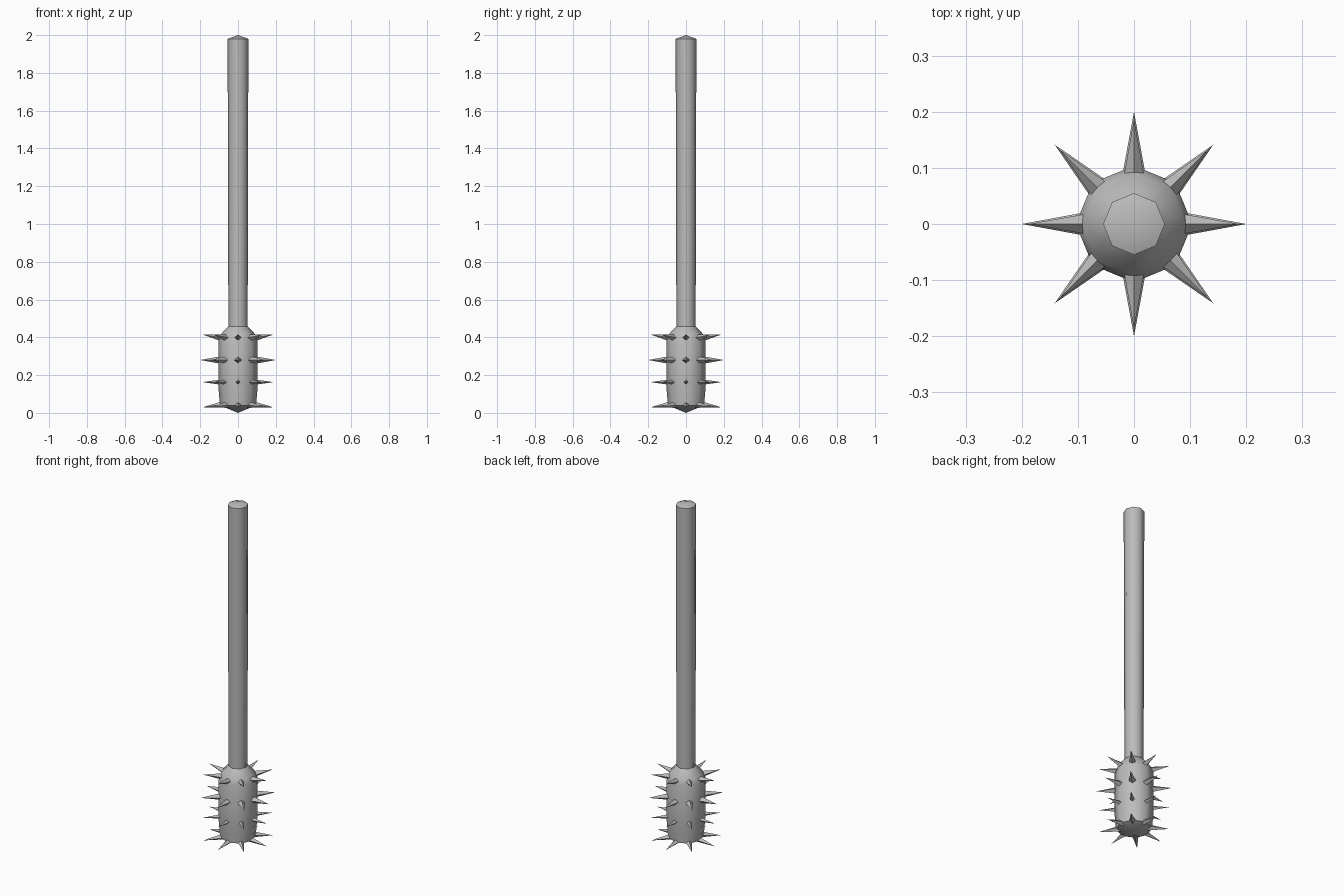
import bpy, bmesh, math
from mathutils import Matrix, Vector

cube = bpy.data.objects.get("Cube")
if cube:
    bpy.data.objects.remove(cube)

metal = bpy.data.materials.new("grey_metal")
metal.use_nodes = True
colour = (0.5, 0.5, 0.5, 1)
metal.diffuse_color = colour
metal.node_tree.nodes["Principled BSDF"].inputs["Base Color"].default_value = colour


def make_object(name, bm, smooth_angle=None):
    bmesh.ops.recalc_face_normals(bm, faces=bm.faces)
    mesh = bpy.data.meshes.new(name)
    bm.to_mesh(mesh)
    bm.free()
    mesh.materials.append(metal)
    obj = bpy.data.objects.new(name, mesh)
    bpy.context.collection.objects.link(obj)
    if smooth_angle:
        bpy.ops.object.select_all(action="DESELECT")
        obj.select_set(True)
        bpy.context.view_layer.objects.active = obj
        bpy.ops.object.shade_smooth_by_angle(angle=math.radians(smooth_angle))
    return obj


def lathe(name, profile, sides=8):
    """Turn a (radius, height) profile around z."""
    bm = bmesh.new()
    points = [bm.verts.new((r, 0, z)) for r, z in profile]
    edges = [bm.edges.new(pair) for pair in zip(points, points[1:])]
    bmesh.ops.spin(bm, geom=points + edges, cent=(0, 0, 0), axis=(0, 0, 1),
                   angle=math.tau, steps=sides, use_duplicate=False)
    bmesh.ops.remove_doubles(bm, verts=bm.verts, dist=0.0005)
    return make_object(name, bm, 50)


# Octagonal shaft with a shallow pointed cap
lathe("handle", [(0.051, 0.44), (0.055, 1.98), (0, 2.0)])

# Heavy head with sloped shoulder and shallow pointed base
lathe("head", [(0, 0), (0.096, 0.04), (0.104, 0.14), (0.104, 0.38),
               (0.092, 0.415), (0.053, 0.457)])

# Rings of four-sided spikes: root height, tip height, tip radius, half width
rings = [(0.045, 0.03, 0.187, 0.018), (0.163, 0.163, 0.187, 0.016),
         (0.28, 0.28, 0.2, 0.023), (0.395, 0.415, 0.187, 0.02)]
for number, (root_z, tip_z, tip_r, half) in enumerate(rings, 1):
    bm = bmesh.new()
    root, tip = Vector((0.075, 0, root_z)), Vector((tip_r, 0, tip_z))
    along = tip - root
    turn = along.to_track_quat("Z", "Y").to_matrix().to_4x4()
    for i in range(8):
        place = (Matrix.Rotation(i * math.tau / 8, 4, "Z")
                 @ Matrix.Translation((root + tip) / 2) @ turn)
        bmesh.ops.create_cone(bm, cap_ends=True, segments=4, radius1=half,
                              radius2=0, depth=along.length, matrix=place)
    bmesh.ops.remove_doubles(bm, verts=bm.verts, dist=0.0001)
    make_object(f"spike_ring_{number}", bm)
